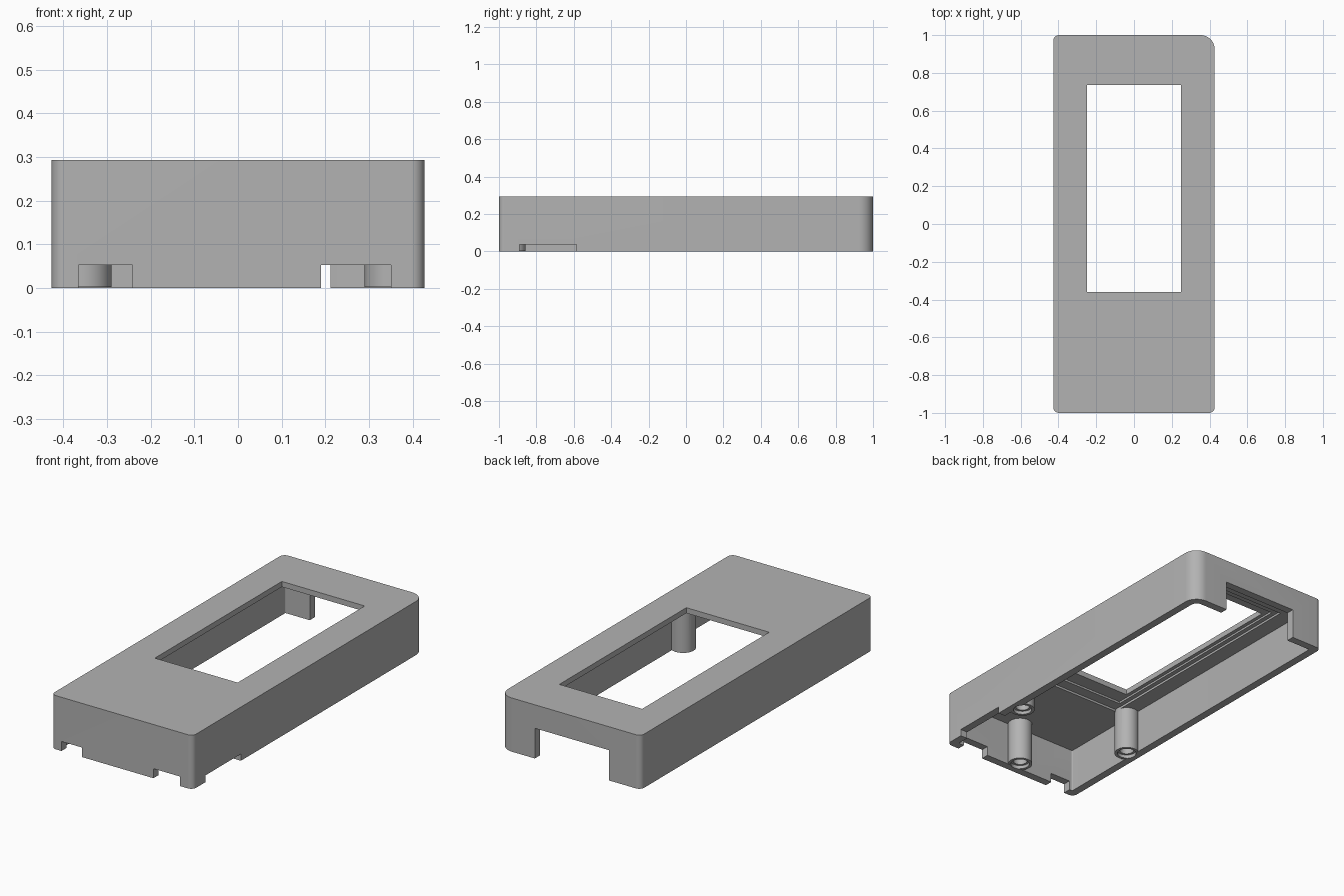
import bpy
import bmesh
from math import cos, sin, pi, radians

if "Cube" in bpy.data.objects:
    bpy.data.objects.remove(bpy.data.objects["Cube"], do_unlink=True)

GREY = (0.45, 0.45, 0.45, 1)
mat = bpy.data.materials.new("matte_grey")
mat.use_nodes = True
mat.diffuse_color = GREY
mat.node_tree.nodes["Principled BSDF"].inputs["Base Color"].default_value = GREY

HX, HY, TOP = 0.427, 1.0, 0.293    # half width, half length, height
WALL, CEILING = 0.043, 0.24        # wall thickness, underside of the top


def prism(name, outline, z0, z1):
    """Extrude a closed outline from z0 to z1."""
    bm = bmesh.new()
    face = bm.faces.new([bm.verts.new((x, y, z0)) for x, y in outline])
    top = bmesh.ops.extrude_face_region(bm, geom=[face])
    verts = [v for v in top["geom"] if isinstance(v, bmesh.types.BMVert)]
    bmesh.ops.translate(bm, verts=verts, vec=(0, 0, z1 - z0))
    bmesh.ops.recalc_face_normals(bm, faces=bm.faces)
    mesh = bpy.data.meshes.new(name)
    bm.to_mesh(mesh)
    bm.free()
    mesh.materials.append(mat)
    obj = bpy.data.objects.new(name, mesh)
    bpy.context.collection.objects.link(obj)
    return obj


def rectangle(x0, x1, y0, y1):
    return [(x0, y0), (x1, y0), (x1, y1), (x0, y1)]


def arc(cx, cy, r, start, sweep, n):
    return [(cx + r * cos(start + sweep * i / n), cy + r * sin(start + sweep * i / n))
            for i in range(n + 1)]


def circle(cx, cy, r, n=40):
    return arc(cx, cy, r, 0, 2 * pi, n)[:-1]


def rounded(hx, hy, radii):
    """Rounded rectangle, radii counter-clockwise from the +x +y corner."""
    pts = []
    for i, (sx, sy) in enumerate([(1, 1), (-1, 1), (-1, -1), (1, -1)]):
        r = radii[i]
        pts += arc(sx * (hx - r), sy * (hy - r), r, i * pi / 2, pi / 2, 12)
    return pts


def combine(target, tool, operation):
    """Apply a boolean and discard its tool."""
    mod = target.modifiers.new("shape", 'BOOLEAN')
    mod.operation = operation
    mod.solver = 'EXACT'
    mod.object = tool
    tool.hide_render = True
    bpy.ops.object.select_all(action='DESELECT')
    bpy.context.view_layer.objects.active = target
    target.select_set(True)
    bpy.ops.object.modifier_apply(modifier=mod.name)
    bpy.data.objects.remove(tool, do_unlink=True)


# Outer case with one larger corner
case = prism("case_shell", rounded(HX, HY, (0.075, 0.03, 0.03, 0.03)), 0, TOP)

# Hollow inside, stepped screen pocket and window
cavity = rounded(HX - WALL, HY - WALL, (0.035, 0.005, 0.005, 0.005))
combine(case, prism("cavity", cavity, -0.1, CEILING), 'DIFFERENCE')
for name, hx, y0, y1, top in [
    ("outer_pocket", 0.295, -0.50, 0.83, 0.252),
    ("inner_pocket", 0.27, -0.44, 0.79, 0.263),
    ("window", 0.25, -0.36, 0.735, 0.4),
]:
    combine(case, prism(name, rectangle(-hx, hx, y0, y1), 0.1, top), 'DIFFERENCE')

# Openings in the lower edge of the walls
for name, x0, x1, y0, y1, top in [
    ("front_right_notch", -0.365, -0.242, -1.1, -0.95, 0.052),
    ("front_left_notch", 0.19, 0.35, -1.1, -0.95, 0.052),
    ("side_notch", 0.378, 0.5, -0.89, -0.585, 0.037),
    ("back_opening", -0.237, 0.212, 0.94, 1.1, 0.165),
]:
    combine(case, prism(name, rectangle(x0, x1, y0, y1), -0.1, top), 'DIFFERENCE')

# Screw posts with blind holes
for x, y in [(-0.353, -0.48), (0.353, -0.48), (0, -0.92)]:
    combine(case, prism("post", circle(x, y, 0.063), 0.002, CEILING + 0.01), 'UNION')
    combine(case, prism("countersink", circle(x, y, 0.048), -0.1, 0.02), 'DIFFERENCE')
    combine(case, prism("post_hole", circle(x, y, 0.036), -0.1, 0.2), 'DIFFERENCE')

bpy.ops.object.shade_smooth_by_angle(angle=radians(30))
